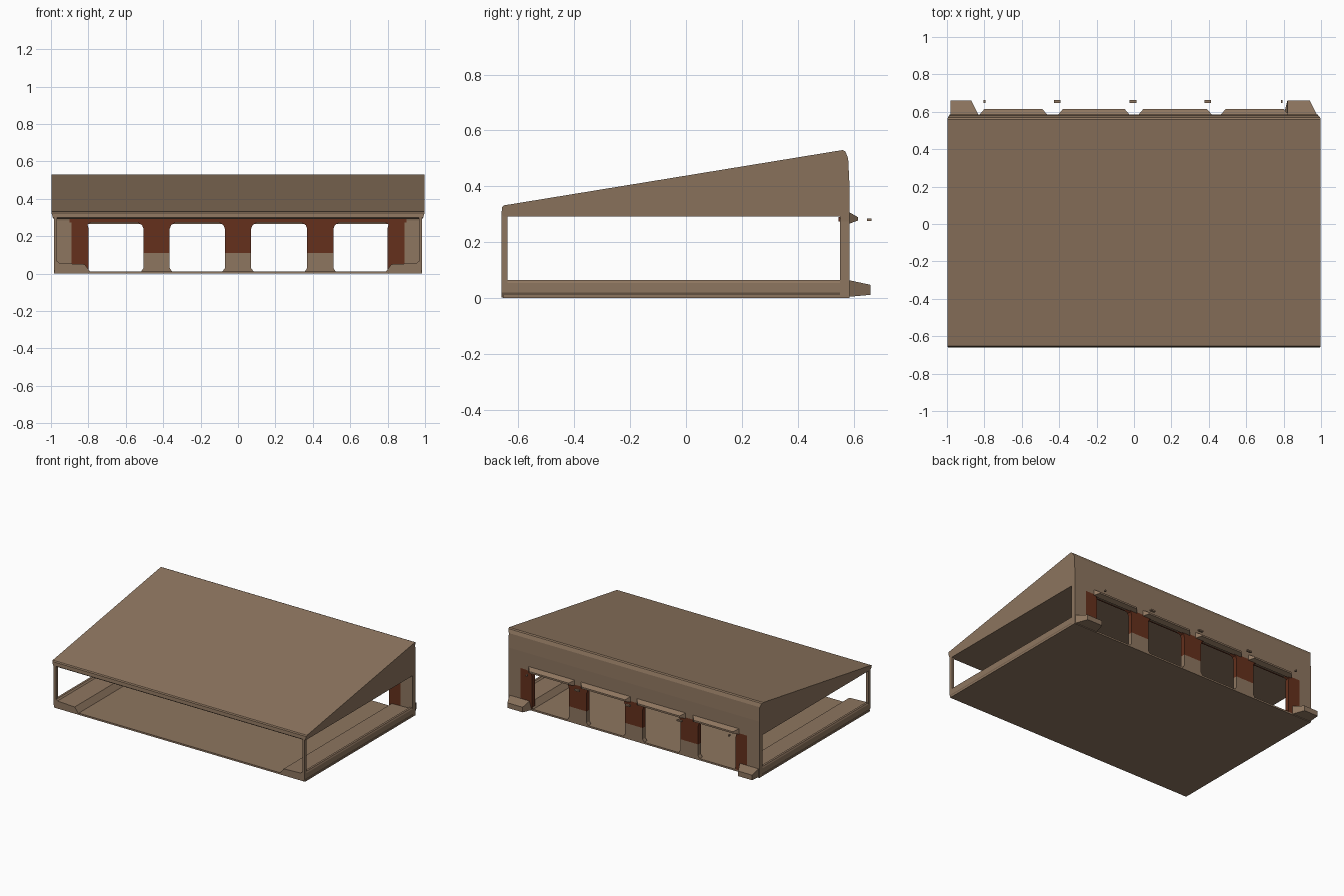
import bpy, bmesh


def material(name, rgb):
    m = bpy.data.materials.new(name)
    m.diffuse_color = (*rgb, 1)
    return m


BROWN = material("brown", (0.27, 0.18, 0.115))
RED = material("dark_red", (0.13, 0.03, 0.012))


def loft(name, ring_a, ring_b, mat=BROWN):
    """Closed solid between two matching outlines."""
    bm = bmesh.new()
    a = [bm.verts.new(p) for p in ring_a]
    b = [bm.verts.new(p) for p in ring_b]
    n = len(a)
    bm.faces.new(a)
    bm.faces.new(b[::-1])
    for i in range(n):
        j = (i + 1) % n
        bm.faces.new((a[i], b[i], b[j], a[j]))
    bmesh.ops.recalc_face_normals(bm, faces=bm.faces)
    me = bpy.data.meshes.new(name)
    bm.to_mesh(me)
    bm.free()
    me.materials.append(mat)
    ob = bpy.data.objects.new(name, me)
    bpy.context.collection.objects.link(ob)
    return ob


def box(name, x0, x1, y0, y1, z0, z1, mat=BROWN):
    ring = [(x0, y0), (x1, y0), (x1, y1), (x0, y1)]
    return loft(name, [(x, y, z0) for x, y in ring], [(x, y, z1) for x, y in ring], mat)


def slab_y(name, outline, y0, y1, mat=BROWN):
    """Outline in x, z pushed along y."""
    return loft(name, [(x, y0, z) for x, z in outline], [(x, y1, z) for x, z in outline], mat)


# Sloping roof: half width, y, z around the side profile
roof = [(0.985, -0.65, 0.292), (0.99, -0.66, 0.30), (0.998, -0.658, 0.325), (0.998, -0.652, 0.332),
        (0.998, 0.56, 0.53), (0.995, 0.57, 0.525), (0.985, 0.58, 0.50), (0.985, 0.585, 0.40),
        (0.985, 0.585, 0.275), (0.985, 0.555, 0.275), (0.985, 0.55, 0.292)]
loft("wedge_roof", [(-w, y, z) for w, y, z in roof], roof)

# Thin floor sheet
box("floor", -0.985, 0.985, -0.655, 0.585, 0.0, 0.012)

for s, side in ((-1, "left"), (1, "right")):
    # Raised side sill
    sill = [(0.975, 0.003), (0.985, 0.02), (0.985, 0.055), (0.98, 0.065), (0.965, 0.065),
            (0.955, 0.056), (0.82, 0.05), (0.79, 0.01)]
    slab_y(side + "_sill", [(s * x, z) for x, z in sill], -0.66, 0.58)
    # Thin front corner post
    box(side + "_front_post", *sorted((s * 0.968, s * 0.985)), -0.66, -0.638, 0.03, 0.305)
    # Broad rear corner pillar, brown outside and dark red toward the opening
    box(side + "_rear_post", *sorted((s * 0.89, s * 0.985)), 0.55, 0.585, 0.01, 0.285)
    inner = [(0.89, 0.01), (0.80, 0.01), (0.80, 0.245), (0.805, 0.262), (0.785, 0.275), (0.89, 0.28)]
    slab_y(side + "_rear_post_inner", [(s * x, z) for x, z in inner], 0.552, 0.585, RED)
    # Foot behind the rear corner
    x0, x1 = (-0.98, -0.87) if s < 0 else (0.82, 0.94)
    grow = 0.04
    loft(side + "_rear_foot",
         [(min(x0, 0.80 + 9) - (0 if s < 0 else 0.02), 0.58, 0.005), (x1 + grow, 0.58, 0.005),
          (x1 + grow, 0.58, 0.065), (x0, 0.58, 0.065)],
         [(x0, 0.66, 0.012), (x1, 0.66, 0.012), (x1, 0.66, 0.048), (x0, 0.66, 0.048)])

# Three rear pillars with flared tops
for i, cx in enumerate((-0.435, 0.0, 0.44)):
    low = [(-0.085, 0.008), (0.085, 0.008), (0.07, 0.03), (0.07, 0.11), (-0.07, 0.11), (-0.07, 0.03)]
    top = [(-0.07, 0.11), (0.07, 0.11), (0.07, 0.24), (0.078, 0.26), (0.105, 0.276),
           (-0.105, 0.276), (-0.078, 0.26), (-0.07, 0.24)]
    slab_y(f"rear_pillar_base_{i}", [(cx + x, z) for x, z in low], 0.553, 0.585)
    slab_y(f"rear_pillar_top_{i}", [(cx + x, z) for x, z in top], 0.553, 0.585, RED)

# Dark inner face of the rear header
box("rear_header_inner", -0.90, 0.90, 0.546, 0.552, 0.274, 0.291, RED)

# Pointed ledges above each rear opening
for i, (x0, x1) in enumerate(((-0.83, -0.46), (-0.41, -0.02), (0.02, 0.42), (0.46, 0.83))):
    loft(f"rear_ledge_{i}",
         [(x0, 0.58, 0.31), (x1, 0.58, 0.31), (x1, 0.58, 0.265), (x0, 0.58, 0.265)],
         [(x0 + 0.03, 0.615, 0.29), (x1 - 0.03, 0.615, 0.29),
          (x1 - 0.03, 0.615, 0.278), (x0 + 0.03, 0.615, 0.278)])

# Small loose pegs behind the ledge
for i, (cx, w) in enumerate(((-0.8, 0.005), (-0.41, 0.018), (-0.005, 0.018), (0.395, 0.018), (0.79, 0.005))):
    box(f"peg_{i}", cx - w, cx + w, 0.648, 0.664, 0.276, 0.286)
